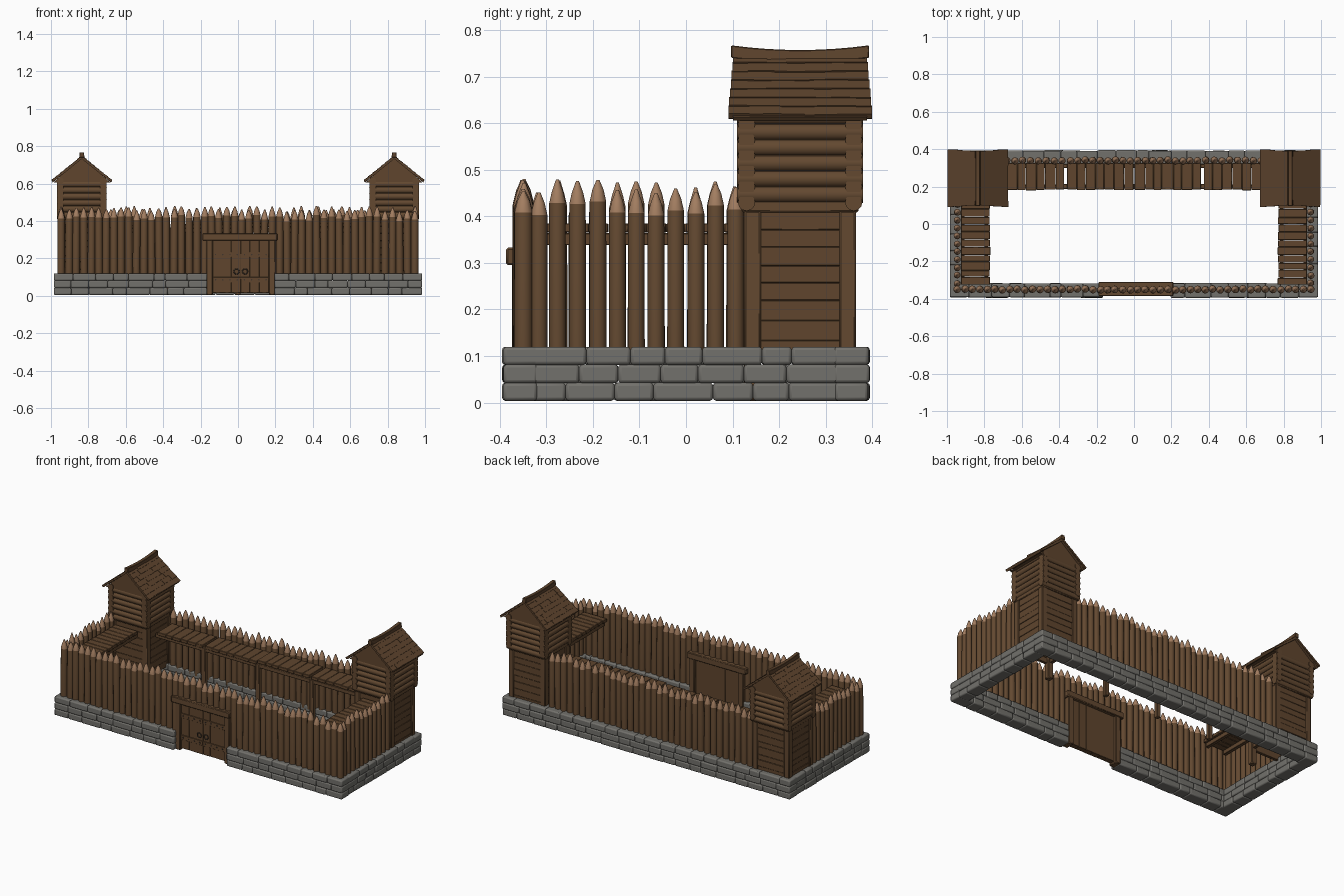
import bpy, bmesh, math, random
from mathutils import Matrix, Vector

random.seed(7)
rnd = random.uniform
cube = bpy.data.objects.get("Cube")
if cube:
    bpy.data.objects.remove(cube, do_unlink=True)


def material(name, r, g, b):
    m = bpy.data.materials.new(name)
    m.use_nodes = True
    m.diffuse_color = (r, g, b, 1)
    node = m.node_tree.nodes["Principled BSDF"]
    node.inputs["Base Color"].default_value = (r, g, b, 1)
    node.inputs["Roughness"].default_value = 0.9
    return m


WOOD = material("brown wood", 0.125, 0.066, 0.03)
PLANK = material("plank wood", 0.115, 0.06, 0.027)
ROOF = material("roof wood", 0.11, 0.057, 0.026)
TIP = material("cut wood", 0.37, 0.21, 0.12)
STONE = material("grey stone", 0.17, 0.165, 0.15)
IRON = material("dark iron", 0.05, 0.035, 0.025)


def finish(bm, name, mats, bevel=0, segments=1):
    bmesh.ops.recalc_face_normals(bm, faces=bm.faces)
    mesh = bpy.data.meshes.new(name)
    bm.to_mesh(mesh)
    bm.free()
    for m in mats:
        mesh.materials.append(m)
    mesh.shade_smooth()
    mesh.set_sharp_from_angle(angle=math.radians(42))
    obj = bpy.data.objects.new(name, mesh)
    bpy.context.collection.objects.link(obj)
    if bevel:
        mod = obj.modifiers.new("soft edges", "BEVEL")
        mod.width, mod.segments = bevel, segments
        mod.limit_method = "ANGLE"
    return obj


def box(bm, x0, x1, y0, y1, z0, z1, place=Matrix()):
    centre = Vector((x0 + x1, y0 + y1, z0 + z1)) / 2
    size = Matrix.Diagonal((abs(x1 - x0), abs(y1 - y0), abs(z1 - z0), 1))
    bmesh.ops.create_cube(bm, size=1, matrix=place @ Matrix.Translation(centre) @ size)


def log(bm, a, b, r, sides=12):
    a, b = Vector(a), Vector(b)
    turn = (b - a).to_track_quat("Z", "Y").to_matrix().to_4x4()
    bmesh.ops.create_cone(bm, cap_ends=True, segments=sides, radius1=r, radius2=r,
                          depth=(b - a).length, matrix=Matrix.Translation((a + b) / 2) @ turn)


def stake(bm, x, y, top, z0=0.1, r=0.0185, sides=12):
    """Upright log sharpened to a pale point."""
    cut = top - rnd(0.045, 0.055)
    lean = rnd(-0.003, 0.003)
    rings = []
    for z, rad in ((z0, r), (cut, r * 0.97), (cut + 0.025, r * 0.66), (top, 0.003)):
        dx = lean * (z - z0) / (top - z0)
        rings.append([bm.verts.new((x + dx + rad * math.cos(k * math.tau / sides),
                                    y + rad * math.sin(k * math.tau / sides), z))
                      for k in range(sides)])
    for i in range(3):
        for k in range(sides):
            j = (k + 1) % sides
            f = bm.faces.new((rings[i][k], rings[i][j], rings[i + 1][j], rings[i + 1][k]))
            f.material_index = int(i > 0)
    bm.faces.new(rings[0])
    bm.faces.new(rings[3]).material_index = 1


def split(a, b, step, jitter=0.25):
    """Uneven cuts from a to b, returned as (start, end) pairs."""
    n = max(1, round((b - a) / step))
    w = (b - a) / n
    cuts = [a] + [a + w * (i + rnd(-jitter, jitter)) for i in range(1, n)] + [b]
    return list(zip(cuts, cuts[1:]))


# Stone footing: three courses of rounded blocks, broken at the gate
COURSES = ((0.004, 0.043), (0.042, 0.082), (0.081, 0.12))


def footing(name, x0, x1, y0, y1):
    bm = bmesh.new()
    for z0, z1 in COURSES:
        if x1 - x0 > y1 - y0:
            for s, e in split(x0, x1, 0.1):
                box(bm, s, e, y0 + rnd(0, 0.005), y1 - rnd(0, 0.005), z0, z1)
        else:
            for s, e in split(y0, y1, 0.1):
                box(bm, x0 + rnd(0, 0.005), x1 - rnd(0, 0.005), s, e, z0, z1)
    finish(bm, name, [STONE], 0.007, 2)


footing("front_footing_right", -0.985, -0.165, -0.395, -0.315)
footing("front_footing_left", 0.195, 0.985, -0.395, -0.315)
footing("back_footing", -0.985, 0.985, 0.315, 0.395)
footing("right_footing", -0.985, -0.905, -0.33, 0.33)
footing("left_footing", 0.905, 0.985, -0.33, 0.33)

# Palisade stakes
bm = bmesh.new()
for i in range(48):
    x = -0.945 + i * 1.89 / 47
    over_gate = -0.16 < x < 0.19
    stake(bm, x + rnd(-0.002, 0.002), -0.35 + rnd(-0.003, 0.003), rnd(0.45, 0.48),
          0.3 if over_gate else 0.1, 0.0202)
finish(bm, "front_palisade", [WOOD, TIP])

bm = bmesh.new()
for a, b in ((-0.68, -0.385), (-0.34, 0.34), (0.385, 0.68)):
    n = round((b - a) / 0.041)
    for i in range(n + 1):
        stake(bm, a + (b - a) * i / n, 0.34 + rnd(-0.003, 0.003), rnd(0.45, 0.48), r=0.0195)
finish(bm, "back_palisade", [WOOD, TIP])

for s, side in ((-1, "right"), (1, "left")):
    bm = bmesh.new()
    for i in range(11):
        stake(bm, s * 0.945, -0.317 + i * 0.0423 + rnd(-0.002, 0.002), rnd(0.45, 0.48), r=0.0182)
    finish(bm, side + "_palisade", [WOOD, TIP])

# Gate: frame, boards, bands, studs and rings
bm = bmesh.new()
box(bm, -0.17, -0.135, -0.373, -0.315, 0.004, 0.3)
box(bm, 0.165, 0.2, -0.373, -0.315, 0.004, 0.3)
box(bm, -0.19, 0.21, -0.386, -0.31, 0.295, 0.333)
finish(bm, "gate_frame", [WOOD], 0.004)

bm = bmesh.new()
for s, e in split(-0.135, 0.165, 0.05, 0.1):
    box(bm, s, e, -0.364 + rnd(0, 0.002), -0.33, 0.015, 0.297)
for z in (0.085, 0.22):
    box(bm, -0.135, 0.0145, -0.367, -0.355, z - 0.014, z + 0.014)
    box(bm, 0.0155, 0.165, -0.367, -0.355, z - 0.014, z + 0.014)
finish(bm, "gate_doors", [PLANK], 0.001)

bm = bmesh.new()
for z in (0.085, 0.22):
    for i in range(8):
        x = -0.12 + i * 0.0386
        log(bm, (x, -0.37, z), (x, -0.365, z), 0.004, 8)
for cx in (-0.008, 0.038):
    pts = [(cx + 0.014 * math.cos(k * math.tau / 12), -0.367,
            0.13 + 0.014 * math.sin(k * math.tau / 12)) for k in range(12)]
    for p, q in zip(pts, pts[1:] + pts[:1]):
        log(bm, p, q, 0.003, 6)
finish(bm, "gate_ironwork", [IRON])

# Back walkway with bearers and posts
bm = bmesh.new()
for a, b in ((-0.68, -0.373), (-0.358, -0.002), (0.002, 0.358), (0.373, 0.68)):
    lift = rnd(-0.006, 0.004)
    for s, e in split(a, b, 0.05, 0.15):
        box(bm, s + 0.0005, e - 0.0005, 0.18 + rnd(0, 0.005), 0.325, 0.365 + lift, 0.385 + lift)
finish(bm, "back_walkway", [PLANK], 0.002)

bm = bmesh.new()
for y in (0.2, 0.31):
    box(bm, -0.7, 0.7, y - 0.01, y + 0.01, 0.338, 0.364)
for x in (-0.37, 0, 0.37):
    box(bm, x - 0.013, x + 0.013, 0.188, 0.214, 0.004, 0.364)
finish(bm, "walkway_supports", [WOOD], 0.003)

# Side walkways
for s, side in ((-1, "right"), (1, "left")):
    bm = bmesh.new()
    for a, b in split(-0.325, 0.12, 0.04, 0.12):
        box(bm, s * (0.768 + rnd(0, 0.005)), s * 0.925, a + 0.0008, b - 0.0008, 0.365, 0.385)
    for x in (0.79, 0.915):
        box(bm, s * (x - 0.01), s * (x + 0.01), -0.32, 0.15, 0.338, 0.364)
    finish(bm, side + "_walkway", [PLANK], 0.002)

# Corner towers
CY = 0.245
for s, side in ((-1, "right"), (1, "left")):
    cx = s * 0.835
    # planked lower storey between corner posts
    bm = bmesh.new()
    for a, b in split(0.1, 0.41, 0.04, 0.15):
        for d in (-1, 1):
            t = rnd(0, 0.003)
            box(bm, cx + d * 0.1, cx + d * (0.122 - t), 0.15, 0.34, a, b)
            box(bm, cx - 0.11, cx + 0.11, CY + d * 0.1, CY + d * (0.118 - t), a, b)
    finish(bm, side + "_tower_lower_walls", [PLANK], 0.0015)

    bm = bmesh.new()
    for dx in (-1, 1):
        for dy in (-1, 1):
            foot = 0.004 if dx == -s and dy == -1 else 0.1
            x, y = cx + dx * 0.108, CY + dy * 0.102
            box(bm, x - 0.018, x + 0.018, y - 0.018, y + 0.018, foot, 0.412)
    box(bm, cx - 0.125, cx + 0.125, 0.12, 0.37, 0.408, 0.435)
    finish(bm, side + "_tower_posts", [WOOD], 0.004)

    # log cabin with crossed corners over a plain core
    bm = bmesh.new()
    box(bm, cx - 0.124, cx + 0.124, CY - 0.124, CY + 0.124, 0.425, 0.62)
    for i in range(6):
        z = 0.43 + i * 0.0335
        for d in (-1, 1):
            log(bm, (cx - 0.132, CY + d * 0.115, z), (cx + 0.132, CY + d * 0.115, z), 0.0185)
            log(bm, (cx + d * 0.115, CY - 0.135, z + 0.0167),
                (cx + d * 0.115, CY + 0.135, z + 0.0167), 0.0185)
    finish(bm, side + "_tower_cabin", [WOOD])

    # gable boards
    bm = bmesh.new()
    for i in range(4):
        z0, z1 = 0.605 + i * 0.032, 0.637 + i * 0.032
        w = 0.152 * (1 - i / 4.2)
        verts = [bm.verts.new((cx + k * w * f, y, z)) for y in (CY - 0.13, CY + 0.13)
                 for k, f, z in ((-1, 1, z0), (1, 1, z0), (1, max(0.05, 1 - 0.036 / w), z1),
                                 (-1, max(0.05, 1 - 0.036 / w), z1))]
        bmesh.ops.convex_hull(bm, input=verts)
    finish(bm, side + "_tower_gables", [PLANK])

    # shingled roof on solid decking, slightly wider at the eaves
    bm = bmesh.new()
    rows = 7
    for d in (-1, 1):
        eave, ridge = Vector((cx + d * 0.16, CY, 0.612)), Vector((cx, CY, 0.742))
        slope = ridge - eave
        pitch = math.atan2(slope.z, abs(slope.x))
        step = slope.length / rows
        deck = Matrix.Translation(eave) @ Matrix.Rotation(d * pitch, 4, "Y")
        box(bm, 0, -d * slope.length, -0.144, 0.144, -0.008, 0.002, deck)
        for r in range(rows):
            at = eave + slope * (r / rows)
            place = Matrix.Translation(at) @ Matrix.Rotation(d * (pitch - 0.09), 4, "Y")
            half = 0.154 - 0.012 * r / rows
            for a, b in split(-half, half, 0.04):
                drop = rnd(0, 0.003)
                box(bm, d * (drop - 0.004), -d * step * 1.2, a, b,
                    -0.005, 0.006 + rnd(0, 0.002), place)
    finish(bm, side + "_tower_shingles", [ROOF])

    # sagging ridge beam
    bm = bmesh.new()
    n = 8
    rings = []
    for i in range(n + 1):
        t = i / n * 2 - 1
        zt = 0.757 + 0.01 * t * t
        rings.append([bm.verts.new((cx + dx, CY + t * 0.148, z)) for dx, z in
                      ((-0.014, zt - 0.027), (0.014, zt - 0.027), (0.011, zt), (-0.011, zt))])
    for p, q in zip(rings, rings[1:]):
        for k in range(4):
            bm.faces.new((p[k], p[(k + 1) % 4], q[(k + 1) % 4], q[k]))
    bm.faces.new(rings[0])
    bm.faces.new(rings[-1])
    finish(bm, side + "_tower_ridge", [ROOF], 0.002)
